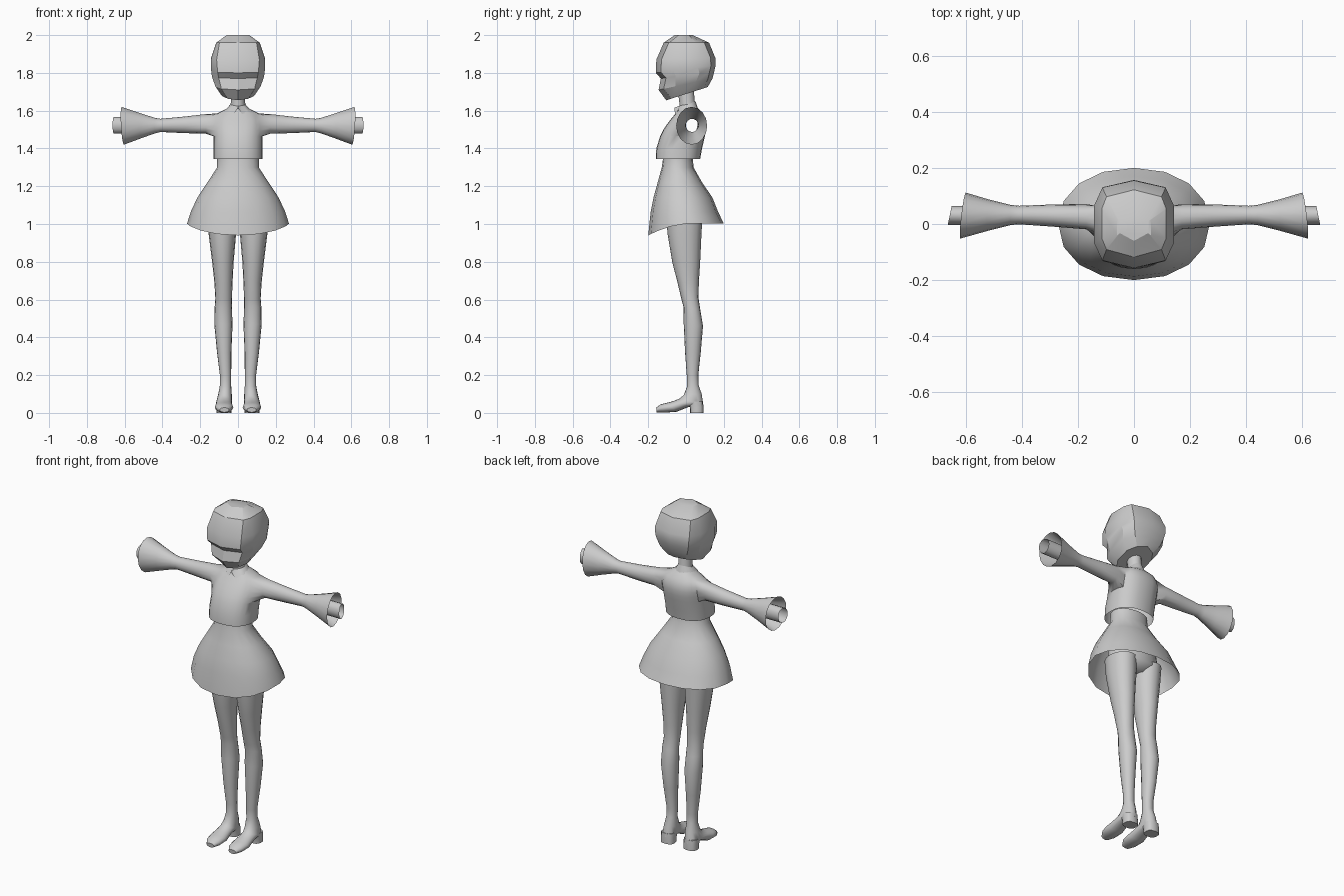
import bpy, bmesh, math
from mathutils import Vector


def ring(c, u, v, n=16, p=1.0):
    """Closed (super)ellipse around c spanned by u and v."""
    c, u, v = Vector(c), Vector(u), Vector(v)
    f = lambda t: math.copysign(abs(t) ** p, t)
    return [c + u * f(math.cos(2 * math.pi * i / n)) + v * f(math.sin(2 * math.pi * i / n))
            for i in range(n)]


def section(front, back, w, cx=0.0, n=16, p=1.0):
    """Ring across the body: front and back are (y, z), w is half the width."""
    f, b = Vector((cx, *front)), Vector((cx, *back))
    return ring((f + b) / 2, (w, 0, 0), (b - f) / 2, n, p)


def bridge(bm, a, b):
    for i in range(len(a)):
        j = (i + 1) % len(a)
        bm.faces.new((a[i], a[j], b[j], b[i]))


def loft(bm, rings, start=False, end=False):
    grid = [[bm.verts.new(q) for q in r] for r in rings]
    for a, b in zip(grid, grid[1:]):
        bridge(bm, a, b)
    if start:
        bm.faces.new(grid[0])
    if end:
        bm.faces.new(grid[-1])
    return grid


def finish(bm, name, angle=40):
    bmesh.ops.recalc_face_normals(bm, faces=bm.faces)
    me = bpy.data.meshes.new(name)
    bm.to_mesh(me)
    bm.free()
    ob = bpy.data.objects.new(name, me)
    bpy.context.collection.objects.link(ob)
    me.shade_smooth()
    me.set_sharp_from_angle(angle=math.radians(angle))
    return ob


def lofted(name, rings, start=False, end=False, angle=40):
    bm = bmesh.new()
    loft(bm, rings, start, end)
    return finish(bm, name, angle)


# Head: faceted rounded box with a dent at the eyes
def head_ring(yf, zf, yb, zb, xc, xs):
    ym, d = (yf + yb) / 2, 0.065 * xs / 0.143
    half = [(0, yf), (xc, yf + 0.027), (xs, ym - d), (xs, ym + d), (xc, yb - 0.025), (0, yb)]
    pts = half + [(-x, y) for x, y in half[-2:0:-1]]
    return [Vector((x, y, zf + (zb - zf) * (y - yf) / (yb - yf))) for x, y in pts]


lofted("head", [head_ring(*r) for r in (
    (-0.105, 1.655, 0.115, 1.725, 0.055, 0.085),
    (-0.145, 1.71, 0.14, 1.77, 0.088, 0.12),
    (-0.133, 1.77, 0.15, 1.81, 0.102, 0.138),
    (-0.16, 1.80, 0.157, 1.84, 0.108, 0.142),
    (-0.157, 1.87, 0.155, 1.88, 0.113, 0.143),
    (-0.118, 1.96, 0.122, 1.96, 0.098, 0.115),
    (-0.06, 2.0, 0.035, 2.0, 0.05, 0.06))], True, True, 28)

# Neck
lofted("neck", [section((-0.035, 1.58), (0.055, 1.60), 0.045),
                section((-0.035, 1.64), (0.045, 1.66), 0.037),
                section((-0.045, 1.72), (0.04, 1.74), 0.038)])

# Collar: flared band with two points and a notch at the front
top = section((-0.038, 1.625), (0.05, 1.65), 0.036)
low = section((-0.062, 1.60), (0.065, 1.605), 0.066)
low[12].z = 1.615
low[11].z = low[13].z = 1.578
lofted("collar", [top, low])

# Top with sleeves: torso loft, side faces opened and drawn out into hollow arms
N = 24
rows = [(1.345, -0.16, 0.075, 0.13), (1.40, -0.157, 0.085, 0.13),
        (1.465, -0.137, 0.10, 0.13), (1.495, -0.122, 0.105, 0.13),
        (1.525, -0.103, 0.108, 0.13), (1.555, -0.08, 0.104, 0.125),
        (1.585, -0.055, 0.09, 0.11), (1.605, -0.04, 0.07, 0.07),
        (1.62, -0.033, 0.055, 0.045)]
arm = [(0.17, 0.026, 1.53, 0.045, 0.052), (0.28, 0.03, 1.525, 0.04, 0.044),
       (0.41, 0.032, 1.522, 0.033, 0.035), (0.44, 0.032, 1.521, 0.036, 0.041),
       (0.52, 0.031, 1.52, 0.056, 0.068), (0.61, 0.03, 1.52, 0.082, 0.10)]
bm = bmesh.new()
grid = loft(bm, [section((yf, z), (yb, z), w, 0, N, 0.85) for z, yf, yb, w in rows])
border = ([(2, k) for k in range(-2, 2)] + [(r, 2) for r in range(2, 6)]
          + [(6, k) for k in range(2, -2, -1)] + [(r, -2) for r in range(6, 2, -1)])
for s in (1, -1):
    at = lambda r, k: grid[r][k % N if s > 0 else (12 - k) % N]
    inner = {at(r, k) for r in range(2, 7) for k in range(-2, 3)}
    bmesh.ops.delete(bm, geom=[f for f in bm.faces if all(v in inner for v in f.verts)],
                     context='FACES_ONLY')
    last = [at(r, k) for r, k in border]
    for x, cy, cz, ry, rz in arm:
        slant = (x / 0.61) ** 4
        new = []
        for i in range(16):
            t = math.radians(225 + 22.5 * i)
            dy, dz = ry * math.cos(t), rz * math.sin(t)
            new.append(bm.verts.new((s * (x + slant * (0.06 * dz - 0.12 * dy)), cy + dy, cz + dz)))
        bridge(bm, last, new)
        last = new
loose = [e for e in bm.edges if not e.link_faces]
bmesh.ops.delete(bm, geom=loose, context='EDGES')
bmesh.ops.delete(bm, geom=[v for v in bm.verts if not v.link_faces], context='VERTS')
finish(bm, "top_with_sleeves", 50)

# Wrists: short open tubes inside the flared cuffs
for s, side in ((1, "left"), (-1, "right")):
    lofted(side + "_wrist", [
        ring((s * x, 0.031, 1.523), (-s * 0.007, 0.034, 0), (0, 0, 0.044), 12)
        for x in (0.52, 0.657)])

# Skirt: open bell, hem dips at the front
skirt = [section((yf, z), (yb, z), w, 0, 16, 0.93) for z, yf, yb, w in (
    (1.36, -0.12, 0.035, 0.11), (1.30, -0.128, 0.04, 0.11),
    (1.22, -0.15, 0.085, 0.162), (1.14, -0.172, 0.14, 0.215),
    (1.065, -0.187, 0.17, 0.25), (1.002, -0.2, 0.2, 0.27))]
for q in skirt[-1]:
    q.z -= 0.062 * max(0, -q.y / 0.2) ** 1.6
lofted("skirt", skirt)

# Hips hidden under the skirt
lofted("hips", [section((yf, z), (yb, z), w) for z, yf, yb, w in (
    (0.99, -0.05, 0.05, 0.06), (1.03, -0.105, 0.09, 0.155),
    (1.12, -0.115, 0.085, 0.15), (1.22, -0.115, 0.05, 0.12))], True, True, 60)

# Legs running into shoes, plus heels: (front y, z), (back y, z), half width, centre x
leg = [((-0.105, 1.05), (0.088, 1.05), 0.076, 0.086), ((-0.098, 0.95), (0.082, 0.95), 0.073, 0.083),
       ((-0.073, 0.80), (0.075, 0.80), 0.057, 0.08), ((-0.045, 0.69), (0.068, 0.69), 0.048, 0.077),
       ((-0.024, 0.60), (0.066, 0.61), 0.044, 0.076), ((-0.013, 0.56), (0.075, 0.55), 0.046, 0.078),
       ((-0.012, 0.47), (0.09, 0.46), 0.048, 0.077), ((-0.005, 0.32), (0.078, 0.32), 0.038, 0.073),
       ((0.004, 0.20), (0.065, 0.20), 0.03, 0.066), ((0.006, 0.14), (0.066, 0.15), 0.03, 0.066),
       ((-0.012, 0.095), (0.083, 0.10), 0.036, 0.069), ((-0.032, 0.077), (0.092, 0.04), 0.042, 0.073),
       ((-0.065, 0.063), (0.015, 0.032), 0.042, 0.074), ((-0.10, 0.054), (-0.05, 0.006), 0.049, 0.074),
       ((-0.135, 0.045), (-0.115, 0.001), 0.043, 0.073), ((-0.158, 0.028), (-0.155, 0.003), 0.024, 0.072)]
for s, side in ((1, "left"), (-1, "right")):
    lofted(side + "_leg_and_shoe", [section(f, b, w, s * cx, 16, 0.95) for f, b, w, cx in leg],
           False, True, 50)
    lofted(side + "_heel", [section((a, z), (b, z), w, s * 0.074, 12, 0.7) for a, b, z, w in (
        (0.005, 0.09, 0.06, 0.04), (0.02, 0.092, 0.03, 0.04), (0.022, 0.092, 0.0, 0.04))],
        True, True)
